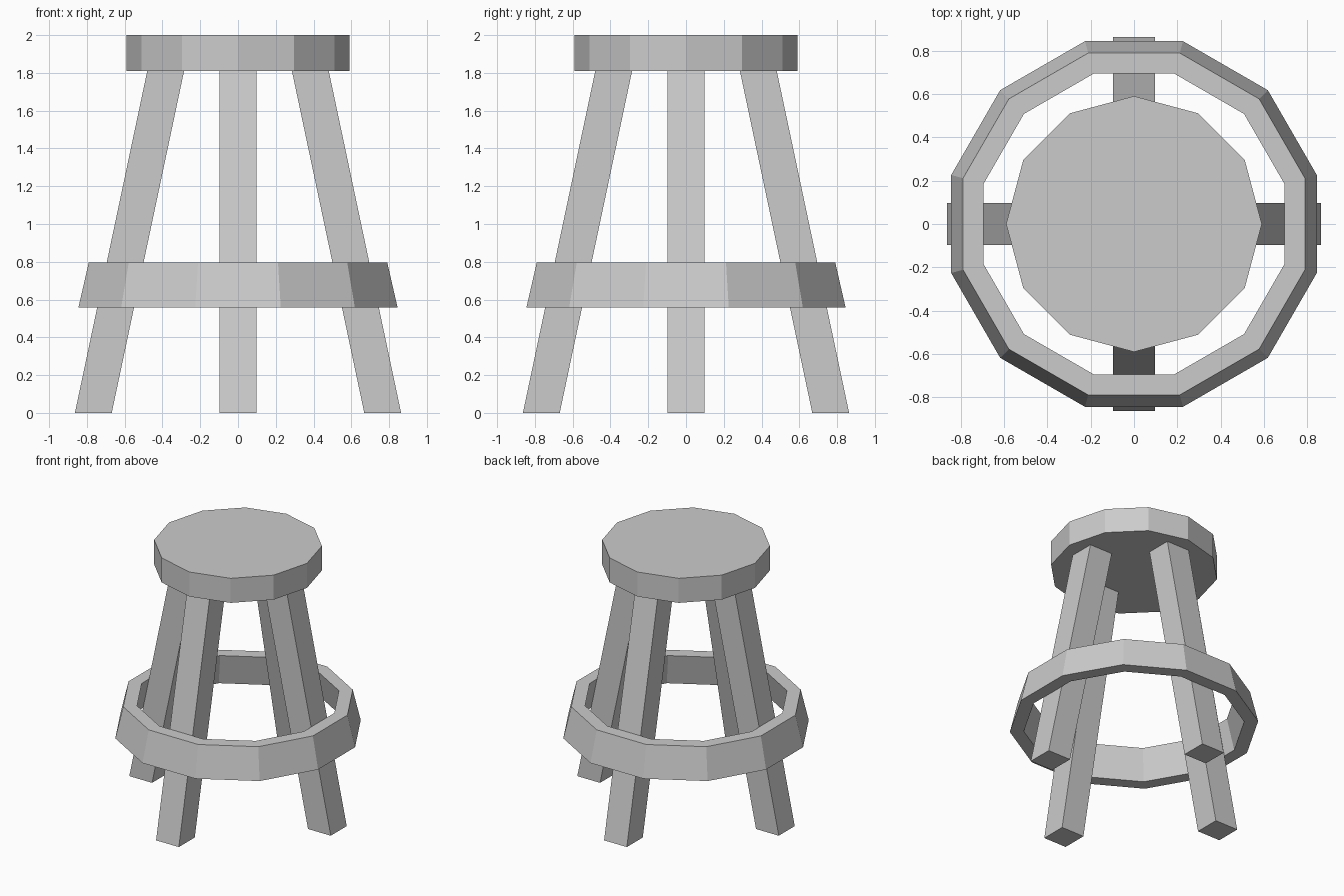
import bpy
import bmesh
from math import cos, sin, pi
from mathutils import Matrix

if "Cube" in bpy.data.objects:
    bpy.data.objects.remove(bpy.data.objects["Cube"])

SIDES = 12


def make_object(name, bm):
    bmesh.ops.recalc_face_normals(bm, faces=bm.faces)
    mesh = bpy.data.meshes.new(name)
    bm.to_mesh(mesh)
    bm.free()
    obj = bpy.data.objects.new(name, mesh)
    bpy.context.collection.objects.link(obj)
    return obj


# Seat: twelve-sided disc with a corner pointing forward
seat_bottom, seat_top = 1.81, 2.0
bm = bmesh.new()
bmesh.ops.create_cone(bm, cap_ends=True, segments=SIDES, radius1=0.591, radius2=0.591,
                      depth=seat_top - seat_bottom,
                      matrix=Matrix.Translation((0, 0, (seat_top + seat_bottom) / 2)))
make_object("seat", bm)


# Legs: square posts leaning inward, with level ends
def leg(name, angle):
    bm = bmesh.new()
    bmesh.ops.create_cube(bm, size=1)
    for v in bm.verts:
        upper = v.co.z > 0
        centre = 0.383 if upper else 0.766
        v.co = (centre + v.co.x * 0.195, v.co.y * 0.195, seat_bottom if upper else 0)
    bmesh.ops.rotate(bm, verts=bm.verts, matrix=Matrix.Rotation(angle, 3, 'Z'))
    make_object(name, bm)


for i, side in enumerate(("right", "back", "left", "front")):
    leg(side + "_leg", i * pi / 2)

# Foot ring: slanted section (flat-to-centre distance, height) swept round twelve flats
profile = [(0.845, 0.557), (0.79, 0.797), (0.695, 0.797), (0.75, 0.557)]
bm = bmesh.new()
loops = []
for i in range(SIDES):
    a = (i + 0.5) * 2 * pi / SIDES
    loops.append([bm.verts.new((r / cos(pi / SIDES) * cos(a), r / cos(pi / SIDES) * sin(a), z))
                  for r, z in profile])
for i, here in enumerate(loops):
    after = loops[(i + 1) % SIDES]
    for j in range(4):
        k = (j + 1) % 4
        bm.faces.new((here[j], after[j], after[k], here[k]))
make_object("foot_ring", bm)
